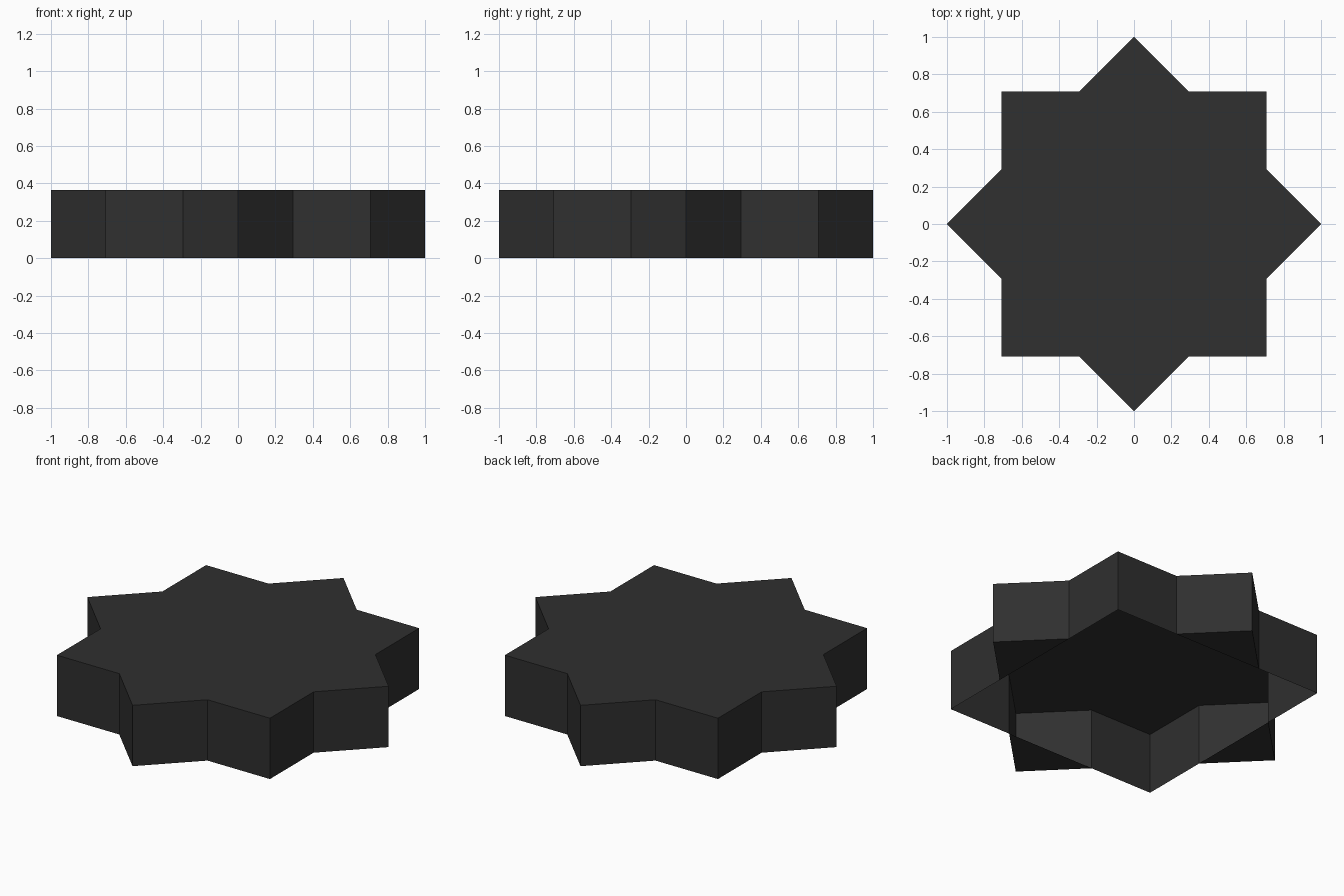
import bpy
import bmesh
from math import cos, sin, pi, sqrt

cube = bpy.data.objects.get("Cube")
if cube:
    bpy.data.objects.remove(cube, do_unlink=True)

HEIGHT = 0.365
NOTCH = sqrt(2 - sqrt(2))  # radius where the two squares cross

# Charcoal material
charcoal = bpy.data.materials.new("charcoal")
charcoal.use_nodes = True
colour = (0.029, 0.029, 0.029, 1)
charcoal.diffuse_color = colour
charcoal.node_tree.nodes["Principled BSDF"].inputs["Base Color"].default_value = colour

bm = bmesh.new()


def star_ring(z):
    """Eight-pointed outline, even entries are tips and odd entries are notches."""
    ring = []
    for i in range(16):
        r = NOTCH if i % 2 else 1.0
        a = i * pi / 8
        ring.append(bm.verts.new((r * cos(a), r * sin(a), z)))
    return ring


low, high = star_ring(0), star_ring(HEIGHT)

# Top plate
bm.faces.new(high)

# Side walls
for i in range(16):
    j = (i + 1) % 16
    bm.faces.new((low[i], low[j], high[j], high[i]))

# Underside: only the four tips on the axes are closed, the square between is open
for i in range(0, 16, 4):
    bm.faces.new((low[i - 1], low[(i + 1) % 16], low[i]))

mesh = bpy.data.meshes.new("star_block")
bm.to_mesh(mesh)
bm.free()
mesh.materials.append(charcoal)
star = bpy.data.objects.new("star_block", mesh)
bpy.context.collection.objects.link(star)
